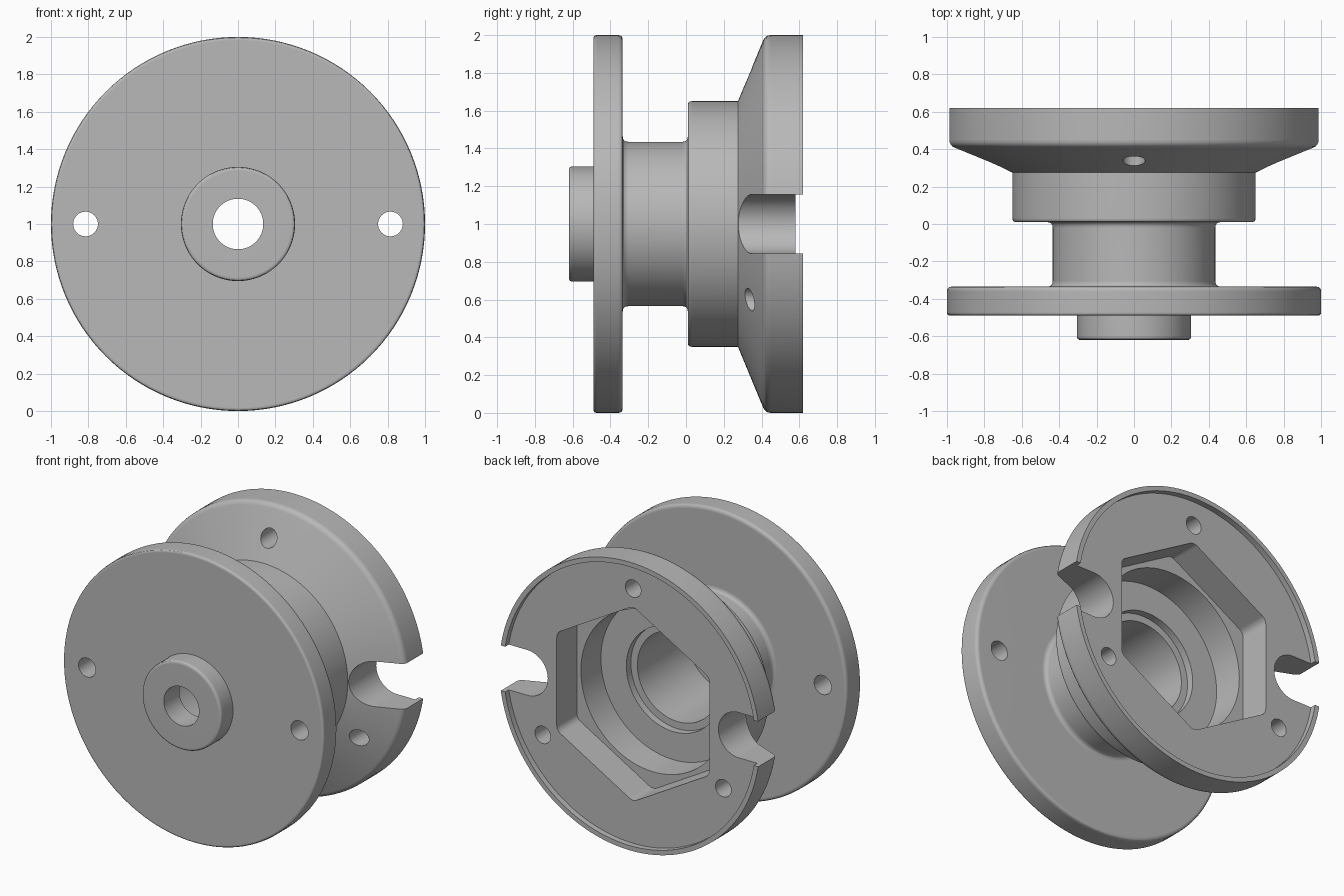
import bpy
import bmesh
from math import pi, sin, cos, radians
from mathutils import Vector

cube = bpy.data.objects.get("Cube")
if cube:
    bpy.data.objects.remove(cube, do_unlink=True)

AXIS_Z = 1.0
SEGMENTS = 128

metal = bpy.data.materials.new("plain grey metal")
metal.use_nodes = True
grey = (0.48, 0.48, 0.48, 1)
metal.diffuse_color = grey
metal.node_tree.nodes["Principled BSDF"].inputs["Base Color"].default_value = grey


def make_object(name, bm):
    bmesh.ops.recalc_face_normals(bm, faces=bm.faces)
    mesh = bpy.data.meshes.new(name)
    bm.to_mesh(mesh)
    bm.free()
    obj = bpy.data.objects.new(name, mesh)
    bpy.context.collection.objects.link(obj)
    mesh.materials.append(metal)
    return obj


def round_corners(points, steps=4):
    """Points are (a, b, setback); a setback above zero rounds the corner."""
    result = []
    for i, (a, b, setback) in enumerate(points):
        here = Vector((a, b))
        if not setback:
            result.append(here)
            continue
        before = Vector(points[i - 1][:2])
        after = Vector(points[(i + 1) % len(points)][:2])
        start = here + (before - here).normalized() * setback
        end = here + (after - here).normalized() * setback
        for s in range(steps + 1):
            t = s / steps
            result.append(start * (1 - t) ** 2 + here * 2 * t * (1 - t) + end * t * t)
    return result


def lathe(name, profile):
    """Revolve a closed (y, radius) outline about the y axis."""
    bm = bmesh.new()
    rings = []
    for k in range(SEGMENTS):
        a = 2 * pi * k / SEGMENTS
        rings.append([bm.verts.new((r * cos(a), y, AXIS_Z + r * sin(a))) for y, r in profile])
    n = len(profile)
    for k in range(SEGMENTS):
        near, far = rings[k], rings[(k + 1) % SEGMENTS]
        for i in range(n):
            j = (i + 1) % n
            bm.faces.new((near[i], near[j], far[j], far[i]))
    return make_object(name, bm)


def prism(name, outline, y0, y1):
    """Extrude an (x, height above axis) outline along y."""
    bm = bmesh.new()
    face = bm.faces.new([bm.verts.new((x, y0, AXIS_Z + z)) for x, z in outline])
    moved = bmesh.ops.extrude_face_region(bm, geom=[face])["geom"]
    bmesh.ops.translate(bm, vec=(0, y1 - y0, 0),
                        verts=[v for v in moved if isinstance(v, bmesh.types.BMVert)])
    return make_object(name, bm)


def circle(x, z, r, n=40):
    return [(x + r * cos(2 * pi * k / n), z + r * sin(2 * pi * k / n)) for k in range(n)]


# Body outline: outside from front to back, then the stepped bore back to the front
outline = [
    (-0.62, 0.135, 0), (-0.62, 0.305, 0.02), (-0.49, 0.305, 0),     # front boss
    (-0.49, 1.0, 0.018), (-0.335, 1.0, 0.025),                      # flange
    (-0.335, 0.435, 0.03), (0.01, 0.435, 0.03),                     # neck
    (0.01, 0.65, 0.02), (0.275, 0.65, 0),                           # collar
    (0.42, 1.0, 0.03), (0.62, 1.0, 0),                              # cone and rim
    (0.62, 0.967, 0), (0.58, 0.967, 0),                             # rear lip
    (0.58, 0.555, 0), (0.14, 0.555, 0),                             # wide bore
    (0.14, 0.36, 0), (0.09, 0.36, 0),                               # shallow step
    (0.09, 0.31, 0), (-0.45, 0.31, 0), (-0.45, 0.135, 0),           # deep bore
]
hub = lathe("flanged_hub", round_corners(outline))

# Hexagonal pocket with softened corners, points at top and bottom
hexagon = [(0.677 * cos(radians(30 + 60 * k)), 0.677 * sin(radians(30 + 60 * k)), 0.035)
           for k in range(6)]
cutters = [prism("hex_pocket_cutter", round_corners(hexagon), 0.36, 0.8)]

# Open side slots in the cup and round holes in the flange
SLOT_X, SLOT_R = 0.812, 0.157
for side, label in ((1, "left"), (-1, "right")):
    slot = [(side * (SLOT_X + SLOT_R * cos(a)), SLOT_R * sin(a))
            for a in (pi / 2 + pi * k / 24 for k in range(25))]
    slot += [(side * 1.2, -SLOT_R), (side * 1.2, SLOT_R)]
    cutters.append(prism(label + "_slot_cutter", slot, 0.2, 0.8))
    cutters.append(prism(label + "_flange_hole_cutter", circle(side * 0.815, 0, 0.066), -0.6, -0.2))

# Three screw holes through the cone
for k in range(3):
    a = radians(90 + 120 * k)
    cutters.append(prism("screw_hole_cutter", circle(0.8 * cos(a), 0.8 * sin(a), 0.06), 0.15, 0.8))

# Cut everything out of the body
bpy.ops.object.select_all(action="DESELECT")
bpy.context.view_layer.objects.active = hub
hub.select_set(True)
for cutter in cutters:
    cutter.hide_render = True
    mod = hub.modifiers.new("cut", "BOOLEAN")
    mod.operation = "DIFFERENCE"
    mod.solver = "EXACT"
    mod.object = cutter
    bpy.ops.object.modifier_apply(modifier=mod.name)
    bpy.data.objects.remove(cutter, do_unlink=True)

# Smooth curved walls, crisp edges, even shading on the flats
bpy.ops.object.shade_smooth_by_angle(angle=radians(28))
weighted = hub.modifiers.new("even shading", "WEIGHTED_NORMAL")
weighted.keep_sharp = True
